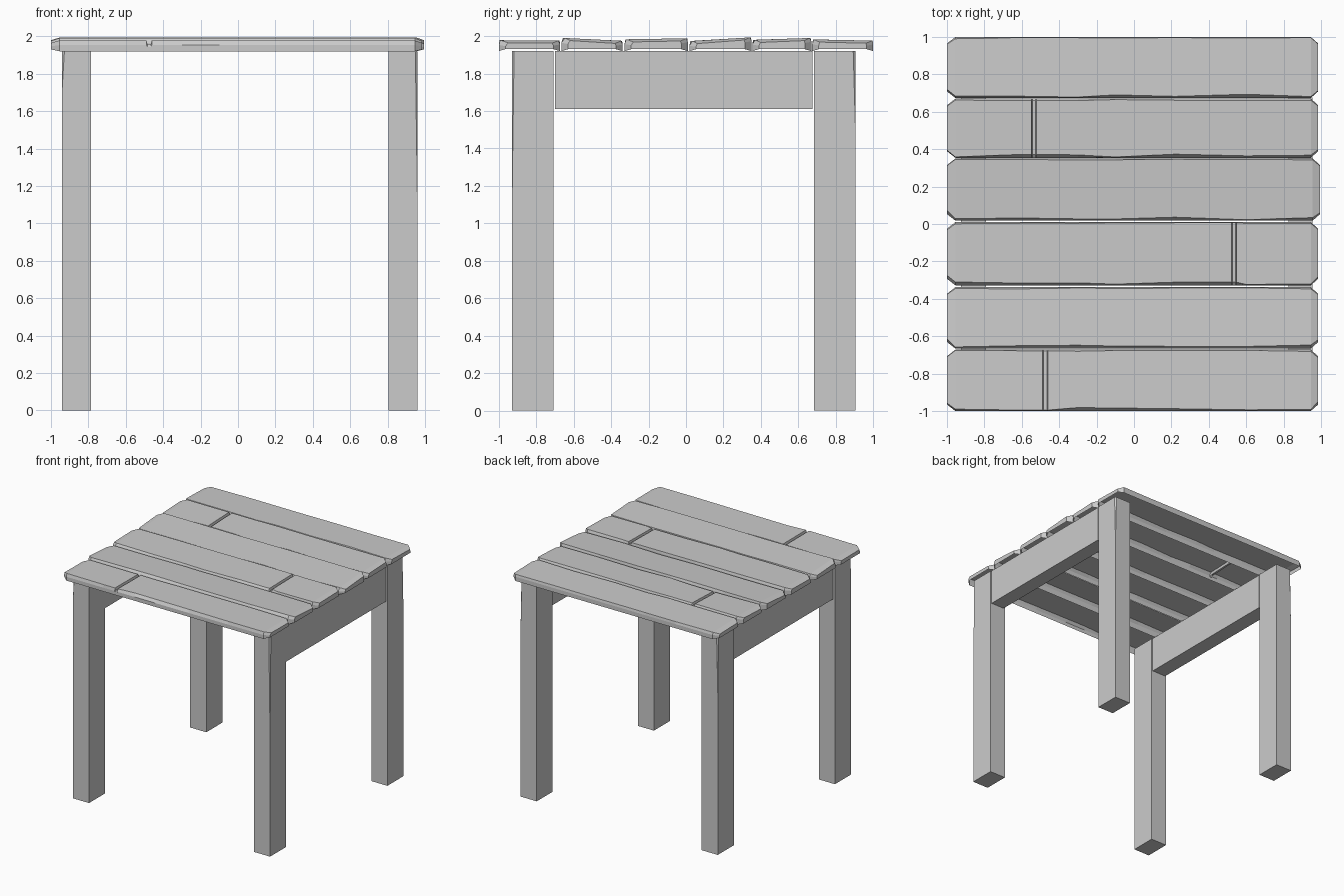
import bpy, bmesh, random
from mathutils import Vector

if "Cube" in bpy.data.objects:
    bpy.data.objects.remove(bpy.data.objects["Cube"])

random.seed(4)
TOP = 1.92  # lower rim of the planks


def finish(name, bm):
    bmesh.ops.recalc_face_normals(bm, faces=bm.faces)
    me = bpy.data.meshes.new(name)
    bm.to_mesh(me)
    bm.free()
    ob = bpy.data.objects.new(name, me)
    bpy.context.collection.objects.link(ob)
    return ob


def box(x0, x1, y0, y1, z0, z1):
    bm = bmesh.new()
    bmesh.ops.create_cube(bm, size=1)
    for v in bm.verts:
        v.co = ((x0 + x1) / 2 + v.co.x * (x1 - x0),
                (y0 + y1) / 2 + v.co.y * (y1 - y0),
                (z0 + z1) / 2 + v.co.z * (z1 - z0))
    return bm


# Leg with a shaved sliver on its outer upper corner
def leg(name, xs, ys, shave_z):
    bm = box(*xs, *ys, 0, TOP)
    sx = 1 if xs[0] > 0 else -1
    sy = 1 if ys[0] > 0 else -1
    corner = Vector((xs[sx > 0], ys[sy > 0], shave_z))
    h = TOP - shave_z
    n = Vector((-0.012 * sx, 0, h)).cross(Vector((0, -0.012 * sy, h)))
    if n.dot(Vector((sx, sy, 0))) < 0:
        n.negate()
    bmesh.ops.bisect_plane(bm, geom=bm.verts[:] + bm.edges[:] + bm.faces[:],
                           plane_co=corner, plane_no=n, clear_outer=True)
    bmesh.ops.holes_fill(bm, edges=[e for e in bm.edges if e.is_boundary], sides=0)
    finish(name, bm)


LEFT, RIGHT = (-0.94, -0.785), (0.805, 0.96)
FRONT, BACK = (-0.93, -0.708), (0.685, 0.905)
leg("front_left_leg", LEFT, FRONT, 1.72)
leg("front_right_leg", RIGHT, FRONT, 1.05)
leg("back_left_leg", LEFT, BACK, 1.4)
leg("back_right_leg", RIGHT, BACK, 1.5)

# Side aprons between the legs
finish("left_apron", box(-0.925, -0.79, -0.70, 0.675, 1.61, TOP))
finish("right_apron", box(0.825, 0.955, -0.70, 0.675, 1.61, TOP))


# Worn plank: hollow underneath, broken corners, optional groove across the top
def plank(name, x0, x1, y0, y1, zf, zb, groove):
    bm = bmesh.new()
    stations = [(x, "body") for x in (x0 + 0.045, -0.6, -0.3, -0.1, 0.22, 0.6, x1 - 0.04)
                if groove is None or abs(x - groove) > 0.03]
    stations += [(x0, "end"), (x1, "end")]
    if groove is not None:
        stations += [(groove - 0.014, "body"), (groove - 0.009, "groove"),
                     (groove + 0.009, "groove"), (groove + 0.014, "body")]
    rings = []
    cf, cb = 0.01, 0.005
    for x, kind in sorted(stations):
        end = kind == "end"
        near = groove is not None and abs(x - groove) < 0.02
        if not near:
            cf, cb = random.uniform(0.004, 0.02), random.uniform(0.003, 0.01)
        inset = 0.035 if end else 0
        drop = 0.014 if end else 0.02 if kind == "groove" else 0
        lift = 0.01 if end else 0
        a, c = y0 + inset, y1 - inset
        sec = [(a, TOP + lift), (a, zf - 0.025 - drop / 2), (a + cf, zf - drop),
               (c - cb, zb - drop), (c, zb - 0.02 - drop / 2), (c, TOP + lift)]
        rings.append([bm.verts.new((x, y, z)) for y, z in sec])
    for r, s in zip(rings, rings[1:]):
        for i in range(5):
            bm.faces.new((r[i], r[i + 1], s[i + 1], s[i]))
    bm.faces.new(rings[0])
    bm.faces.new(rings[-1])
    finish(name, bm)


# y range, top height at front and back edge, right end, groove position
PLANKS = [(-1.0, -0.672, 1.978, 1.976, 0.985, -0.475),
          (-0.666, -0.338, 1.99, 1.975, 0.985, None),
          (-0.328, 0.01, 1.983, 1.988, 0.985, 0.535),
          (0.018, 0.35, 1.974, 1.993, 0.995, None),
          (0.354, 0.67, 1.98, 1.99, 0.985, -0.535),
          (0.674, 1.0, 1.982, 1.976, 0.985, None)]
for i, (y0, y1, zf, zb, xr, groove) in enumerate(PLANKS, 1):
    plank(f"plank_{i}", -1.0, xr, y0, y1, zf, zb, groove)
